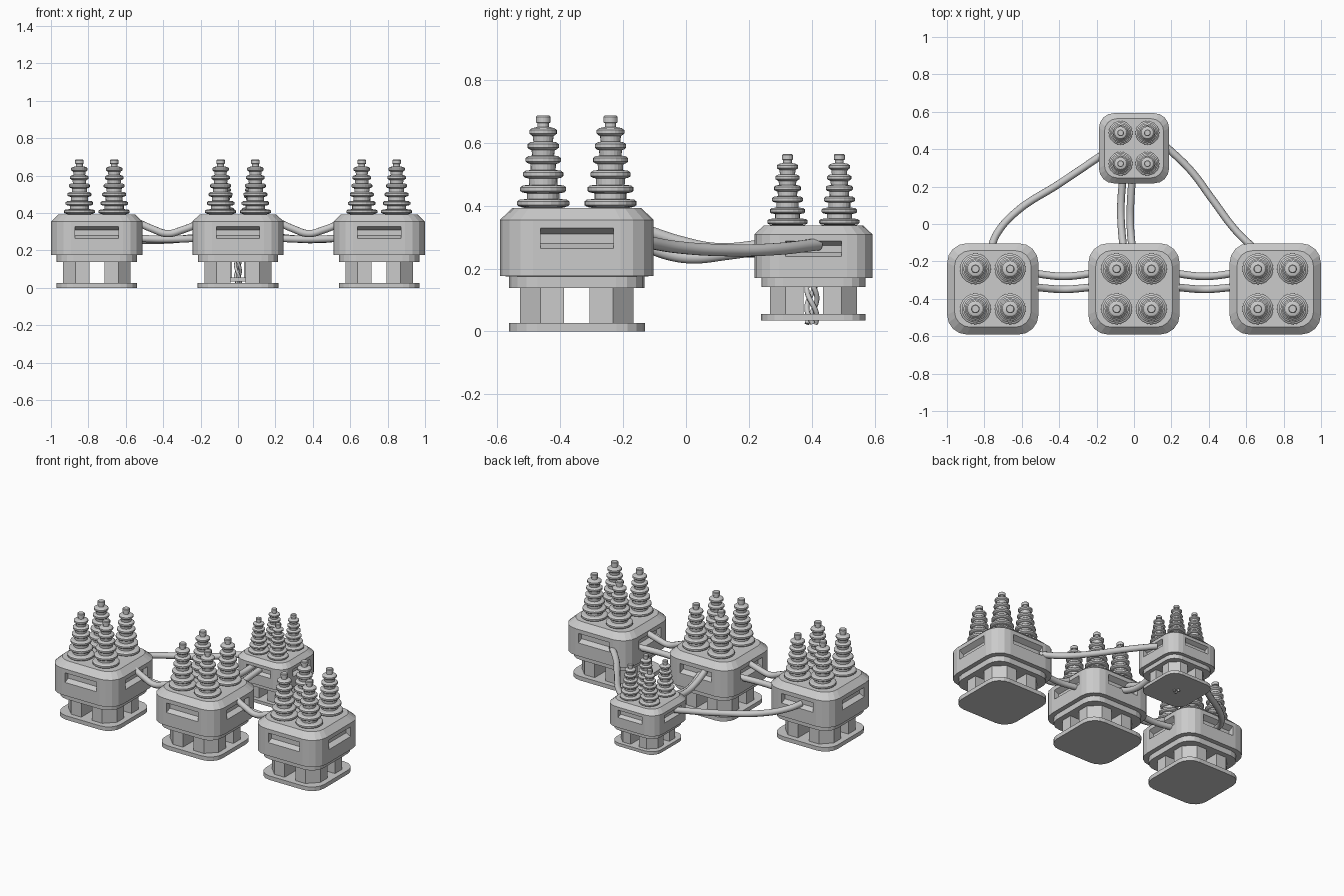
import bpy, bmesh, math
from mathutils import Vector, Matrix

if "Cube" in bpy.data.objects:
    bpy.data.objects.remove(bpy.data.objects["Cube"])


def new_object(name, bm):
    bmesh.ops.recalc_face_normals(bm, faces=bm.faces[:])
    me = bpy.data.meshes.new(name)
    bm.to_mesh(me)
    bm.free()
    ob = bpy.data.objects.new(name, me)
    bpy.context.collection.objects.link(ob)
    return ob


def loft(bm, rings):
    """Skin a stack of closed rings and cap both ends."""
    loops = [[bm.verts.new(p) for p in ring] for ring in rings]
    n = len(loops[0])
    for a, b in zip(loops, loops[1:]):
        for i in range(n):
            j = (i + 1) % n
            bm.faces.new((a[i], a[j], b[j], b[i]))
    bm.faces.new(loops[0][::-1])
    bm.faces.new(loops[-1])


def rounded_square(half, rad, z, seg=4):
    pts = []
    for q in range(4):
        sx, sy = ((1, 1), (-1, 1), (-1, -1), (1, -1))[q]
        for k in range(seg + 1):
            a = math.pi / 2 * (q + k / seg)
            pts.append((sx * (half - rad) + rad * math.cos(a),
                        sy * (half - rad) + rad * math.sin(a), z))
    return pts


def block(name, profile):
    bm = bmesh.new()
    loft(bm, [rounded_square(*p) for p in profile])
    return new_object(name, bm)


# housing with collar and chamfered top
def make_housing():
    body = block("housing", [(.215, .09, .138), (.215, .09, .175), (.244, .105, .176),
                             (.244, .105, .355), (.205, .085, .392)])
    # slanted vent slots on all four sides
    bm = bmesh.new()
    prof = [(.26, .337), (.21, .31), (.21, .28), (.26, .257)]
    for q in range(4):
        rot = Matrix.Rotation(q * math.pi / 2, 3, 'Z')
        loft(bm, [[rot @ Vector((x, y, z)) for x, z in prof] for y in (-.116, .116)])
    cutter = new_object("slot_cutter", bm)
    cutter.hide_render = True
    mod = body.modifiers.new("slots", 'BOOLEAN')
    mod.operation = 'DIFFERENCE'
    mod.object = cutter
    mod.solver = 'EXACT'
    dg = bpy.context.evaluated_depsgraph_get()
    me = bpy.data.meshes.new_from_object(body.evaluated_get(dg))
    body.modifiers.clear()
    body.data = me
    bpy.data.objects.remove(cutter)
    return body


# four corner legs with clipped outer corners
def make_legs():
    bm = bmesh.new()
    prof = [(.04, .04), (.18, .04), (.18, .115), (.115, .18), (.04, .18)]
    for sx in (1, -1):
        for sy in (1, -1):
            loft(bm, [[(sx * x, sy * y, z) for x, y in prof] for z in (.026, .14)])
    return new_object("legs", bm)


# ribbed insulators: a lathe profile repeated four times
def make_insulators():
    prof = [(.085, .385), (.085, .392)]
    sheds = [(.408, .083), (.453, .073), (.500, .064), (.546, .056), (.590, .050), (.635, .044)]
    for z, r in sheds:
        neck = r * .62
        prof += [(neck + .006, z - .014), (r - .006, z - .011), (r, z - .006),
                 (r, z + .005), (r - .008, z + .011), (neck, z + .013)]
    prof += [(.018, .650), (.018, .662), (.023, .664), (.023, .682), (.019, .686)]
    bm = bmesh.new()
    n = 20
    for sx in (-1, 1):
        for sy in (-1, 1):
            loft(bm, [[(sx * .093 + r * math.cos(2 * math.pi * i / n),
                        sy * .107 + r * math.sin(2 * math.pi * i / n), z)
                       for i in range(n)] for r, z in prof])
    return new_object("insulators", bm)


parts = [make_housing(), make_legs(), make_insulators(),
         block("base_plate", [(.216, .09, 0), (.216, .09, .027)])]

# place the units: three large in a row, one smaller raised behind
units = [("left", (-.755, -.347, 0), 1), ("middle", (0, -.347, 0), 1),
         ("right", (.755, -.347, 0), 1), ("rear", (0, .405, .035), .77)]
for label, loc, s in units:
    for p in parts:
        ob = bpy.data.objects.new(f"{label}_{p.name}", p.data)
        ob.location = loc
        ob.scale = (s, s, s)
        bpy.context.collection.objects.link(ob)
for p in parts:
    bpy.data.objects.remove(p)


# smooth tube along a few points
def cable(name, pts, r=.02):
    cu = bpy.data.curves.new(name, 'CURVE')
    cu.dimensions = '3D'
    cu.bevel_depth = r
    cu.bevel_resolution = 3
    cu.resolution_u = 8
    cu.use_fill_caps = True
    sp = cu.splines.new('BEZIER')
    sp.bezier_points.add(len(pts) - 1)
    for b, p in zip(sp.bezier_points, pts):
        b.co = p
        b.handle_left_type = b.handle_right_type = 'AUTO'
    ob = bpy.data.objects.new(name, cu)
    bpy.context.collection.objects.link(ob)


# cable pairs between the front units
for side, c in (("left", -.377), ("right", .377)):
    cable(f"{side}_upper_link", [(c - .17, -.335, .355), (c - .08, -.345, .315),
                                 (c, -.35, .29), (c + .08, -.345, .31), (c + .17, -.335, .345)])
    cable(f"{side}_lower_link", [(c - .17, -.262, .265), (c, -.28, .26), (c + .17, -.262, .265)])

# cable pair from the middle unit to the rear unit
cable("rear_link_upper", [(-.055, -.14, .325), (-.067, -.02, .285), (-.07, .1, .262), (-.058, .26, .275)])
cable("rear_link_lower", [(-.008, -.14, .275), (-.018, -.04, .242), (-.02, .03, .235),
                          (-.018, .12, .245), (-.008, .26, .265)])

# long side cables to the rear unit
cable("left_long_cable", [(-.765, -.13, .285), (-.735, -.055, .275), (-.63, .065, .26),
                          (-.4, .215, .255), (-.17, .37, .275)])
cable("right_long_cable", [(.64, -.13, .285), (.54, -.03, .268), (.42, .13, .258),
                           (.3, .29, .262), (.165, .42, .277)])

# twisted wires hanging between the rear legs
for k in range(3):
    pts = []
    for i in range(9):
        a = k * 2 * math.pi / 3 + i * .55
        pts.append((.013 * math.cos(a), .4 + .016 * math.sin(a), .15 - i * .0157))
    cable(f"hanging_wire_{k + 1}", pts, .008)

# convert cables to smooth meshes, keep sharp edges on the hardware
bpy.ops.object.select_all(action='DESELECT')
for ob in bpy.context.collection.objects:
    if ob.type == 'CURVE':
        ob.select_set(True)
        bpy.context.view_layer.objects.active = ob
bpy.ops.object.convert(target='MESH')
bpy.ops.object.shade_smooth_by_angle(angle=math.radians(40))
